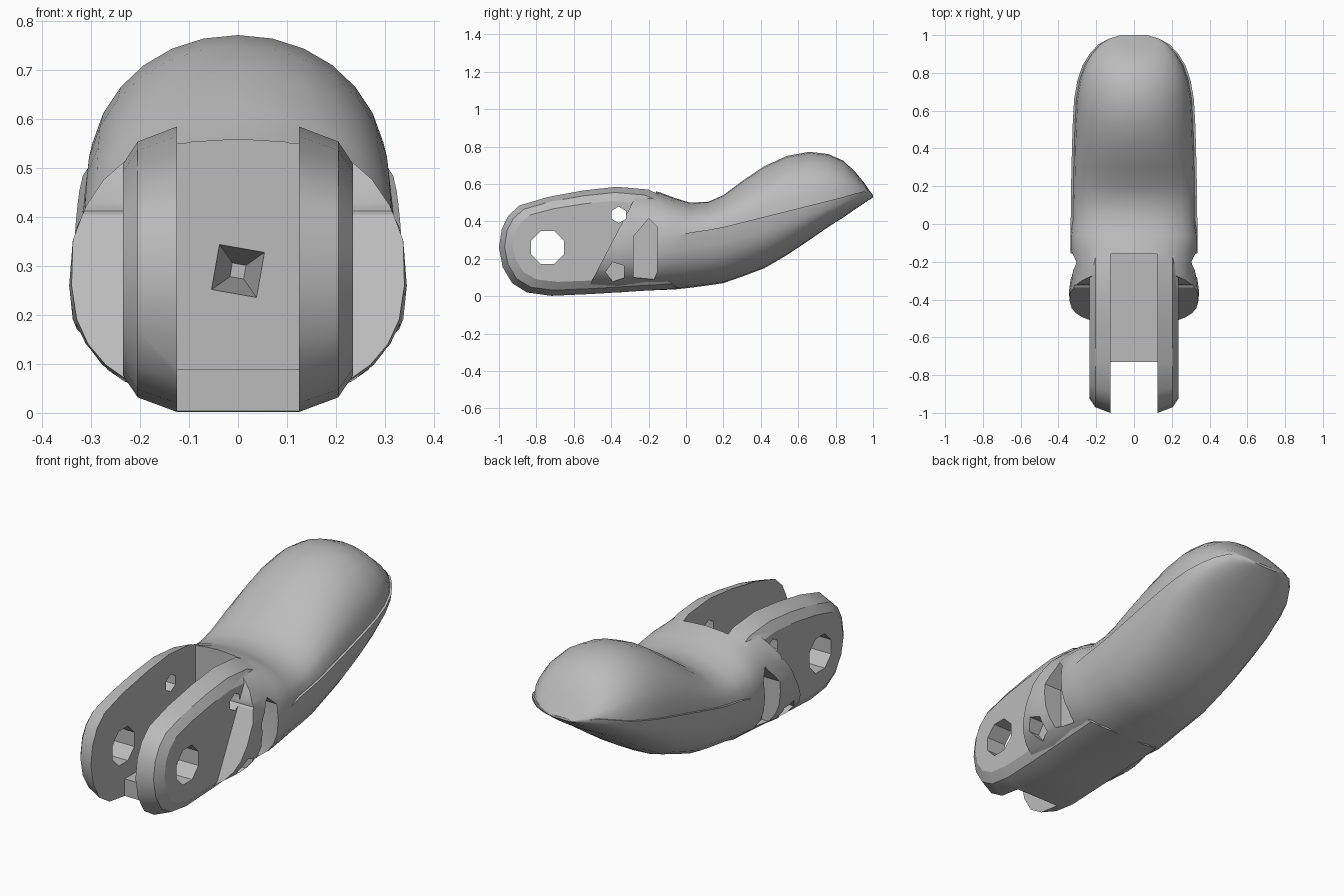
import bpy, bmesh, math
from mathutils import Vector, Matrix

cube = bpy.data.objects.get("Cube")
if cube:
    bpy.data.objects.remove(cube)

grey = bpy.data.materials.new("plain grey")
grey.use_nodes = True
grey.diffuse_color = (0.5, 0.5, 0.5, 1)
grey.node_tree.nodes["Principled BSDF"].inputs["Base Color"].default_value = (0.5, 0.5, 0.5, 1)


def finish(bm, name):
    """Turn a bmesh into a named object with outward normals."""
    bmesh.ops.remove_doubles(bm, verts=bm.verts[:], dist=1e-4)
    bmesh.ops.recalc_face_normals(bm, faces=bm.faces[:])
    mesh = bpy.data.meshes.new(name)
    bm.to_mesh(mesh)
    bm.free()
    mesh.materials.append(grey)
    obj = bpy.data.objects.new(name, mesh)
    bpy.context.collection.objects.link(obj)
    return obj


def loft(rings):
    """Skin a list of equal-length point rings and cap both ends."""
    bm = bmesh.new()
    rows = [[bm.verts.new(p) for p in ring] for ring in rings]
    for a, b in zip(rows, rows[1:]):
        for i in range(len(a)):
            j = (i + 1) % len(a)
            bm.faces.new((a[i], a[j], b[j], b[i]))
    bm.faces.new(rows[0])
    bm.faces.new(rows[-1])
    return bm


def prism(name, outline, x0, x1):
    """Extrude a (y, z) outline along x."""
    return finish(loft([[(x, y, z) for y, z in outline] for x in (x0, x1)]), name)


def polygon(y, z, radius, sides):
    turn = math.pi / sides
    return [(y + radius * math.cos(turn + math.tau * i / sides),
             z + radius * math.sin(turn + math.tau * i / sides)) for i in range(sides)]


def box(y0, y1, z0, z1):
    return [(y0, z0), (y1, z0), (y1, z1), (y0, z1)]


def combine(target, other, operation):
    """Apply a boolean and discard the helper."""
    other.hide_render = True
    mod = target.modifiers.new(operation.lower(), "BOOLEAN")
    mod.operation = operation
    mod.solver = "EXACT"
    mod.object = other
    bpy.context.view_layer.objects.active = target
    bpy.ops.object.modifier_apply(modifier=mod.name)
    bpy.data.objects.remove(other)


def super_point(angle, width, height, power):
    c, s = math.cos(angle), math.sin(angle)
    return (math.copysign(abs(c) ** (2 / power), c) * width,
            math.copysign(abs(s) ** (2 / power), s) * height)


# Fingertip stations: y, bottom, seam height, top, half width
stations = [
    (-.62, .02, .26, .56, .32), (-.36, .02, .26, .58, .345),
    (-.22, .03, .28, .575, .325), (-.14, .033, .29, .555, .337),
    (-.06, .036, .32, .525, .337), (.02, .045, .34, .5, .335),
    (.12, .058, .355, .505, .334), (.2, .07, .37, .54, .333),
    (.3, .105, .395, .615, .331), (.42, .15, .425, .695, .328),
    (.54, .22, .455, .75, .324), (.66, .3, .485, .772, .317),
    (.76, .37, .51, .76, .3), (.84, .42, .53, .725, .272),
    (.9, .462, .548, .67, .235), (.95, .495, .56, .61, .19),
    (.98, .515, .553, .565, .135), (1, .528, .535, .54, .07),
]


def station_ring(y, low, seam, top, width):
    steps = 14
    lip = 0.012 if 0 < y < 0.97 else 0
    upper_power = 2.4 if y < 0 else 2.05
    ring = []
    for i in range(steps + 1):
        x, z = super_point(math.pi * (1 + i / steps), width, seam - low, 2.4)
        ring.append((x, y, seam + z))
    for i in range(steps + 1):
        x, z = super_point(math.pi * i / steps, width - lip, top - seam, upper_power)
        ring.append((x, y, seam + z))
    return ring


tip = loft([station_ring(*s) for s in stations])
# Slanted flat shoulder at the front of the fingertip
cut = bmesh.ops.bisect_plane(tip, geom=tip.verts[:] + tip.edges[:] + tip.faces[:],
                             plane_co=Vector((0, -.26, .55)),
                             plane_no=Vector((0, -.5, .26)), clear_outer=True)
bmesh.ops.remove_doubles(tip, verts=tip.verts[:], dist=1e-4)
bmesh.ops.holes_fill(tip, edges=[e for e in tip.edges if e.is_boundary], sides=0)
finger = finish(tip, "finger_segment")

# Hinge block with rounded outer edges
outline = [(-1, .26), (-.985, .36), (-.95, .43), (-.89, .485), (-.74, .53), (-.55, .565),
           (-.37, .585), (-.2, .57), (-.05, .5), (-.05, .04), (-.5, .012), (-.72, .002),
           (-.85, .02), (-.93, .07), (-.98, .155)]
layers = [(.235, .075), (.205, .03), (.125, 0)]
layers = [(-x, d) for x, d in layers] + layers[::-1]
hinge = finish(loft([[(x, -.53 + (y + .53) * (1 - d / .47), .29 + (z - .29) * (1 - d / .29))
                      for y, z in outline] for x, d in layers]), "hinge_block")
combine(finger, hinge, "UNION")

# Slot between the two prongs, open below at the front
combine(finger, prism("slot", box(-1.2, -.16, .09, 1), -.125, .125), "DIFFERENCE")
combine(finger, prism("slot_front", box(-1.2, -.73, -.5, .5), -.125, .125), "DIFFERENCE")

# Pin holes through both prongs
combine(finger, prism("pin_hole", polygon(-.74, .26, .095, 8), -1, 1), "DIFFERENCE")
combine(finger, prism("small_hole", polygon(-.36, .435, .044, 6), -1, 1), "DIFFERENCE")

# Side pockets, one pair on each side
pocket = [(-.28, .1), (-.17, .09), (-.155, .13), (-.155, .37), (-.2, .415), (-.28, .32)]
for side in (-1, 1):
    combine(finger, prism("side_pocket", pocket, side * .23, side * .6), "DIFFERENCE")
    combine(finger, prism("lower_pocket", polygon(-.375, .13, .055, 5),
                          side * .245, side * .6), "DIFFERENCE")

# Tapered cord hole in the back wall of the slot
cord = bmesh.new()
bmesh.ops.create_cone(cord, cap_ends=True, segments=4, radius1=.068, radius2=.02, depth=.24,
                      matrix=Matrix.Translation((0, -.05, .29))
                      @ Matrix.Rotation(math.radians(-90), 4, "X")
                      @ Matrix.Rotation(math.radians(55), 4, "Z"))
combine(finger, finish(cord, "cord_hole"), "DIFFERENCE")

# Smooth shading with crisp edges
bpy.ops.object.select_all(action="DESELECT")
finger.select_set(True)
bpy.context.view_layer.objects.active = finger
bpy.ops.object.shade_smooth_by_angle(angle=math.radians(30))
